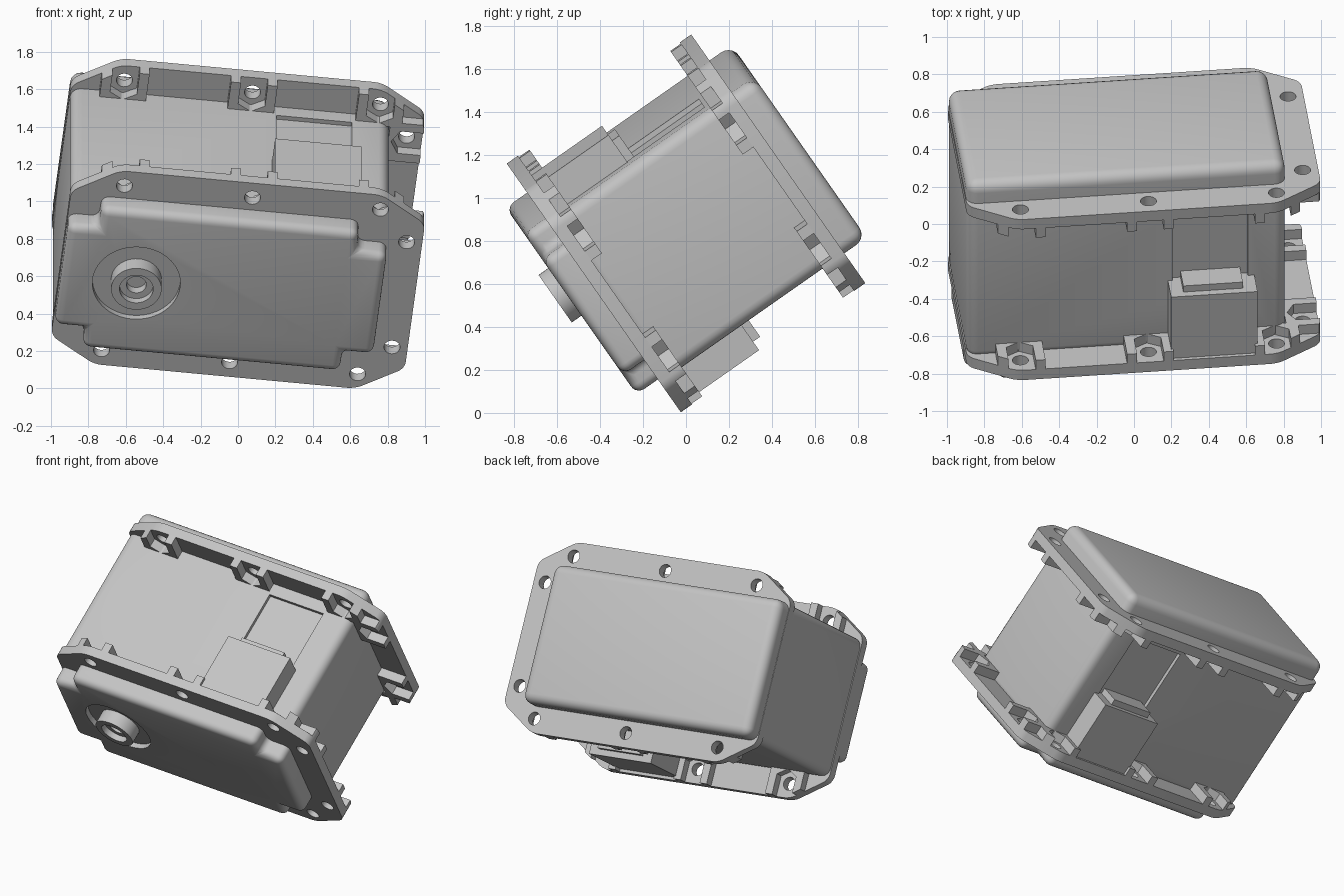
import bpy, bmesh, math
from mathutils import Matrix

old = bpy.data.objects.get("Cube")
if old:
    bpy.data.objects.remove(old, do_unlink=True)

# Local frame: x along the case, y across it, z out through the front cover
FRAME = (Matrix.Translation((0, 0, 0.882)) @ Matrix.Rotation(math.radians(125), 4, 'X')
         @ Matrix.Rotation(math.radians(-6.5), 4, 'Z'))
LEFT, RIGHT, HALF = -0.95, 0.765, 0.46      # case cross-section
OUT, INNER, BACK = 0.524, 0.46, 0.65        # flange faces and cap depth

grey = bpy.data.materials.new("plain grey")
grey.use_nodes = True
COLOUR = (0.55, 0.55, 0.55, 1)
grey.diffuse_color = COLOUR
grey.node_tree.nodes["Principled BSDF"].inputs["Base Color"].default_value = COLOUR


def add_prism(bm, pts, z0, z1, rounding=0):
    """Extrude a closed outline, optionally rounding its upright edges."""
    verts = [bm.verts.new((x, y, z0)) for x, y in pts]
    face = bm.faces.new(verts)
    ext = bmesh.ops.extrude_face_region(bm, geom=[face])["geom"]
    tops = [g for g in ext if isinstance(g, bmesh.types.BMVert)]
    bmesh.ops.translate(bm, verts=tops, vec=(0, 0, z1 - z0))
    if rounding:
        low, high = set(verts), set(tops)
        edges = [e for e in bm.edges if (e.verts[0] in low and e.verts[1] in high)
                 or (e.verts[1] in low and e.verts[0] in high)]
        bmesh.ops.bevel(bm, geom=edges, offset=rounding, segments=4,
                        profile=0.5, affect='EDGES')


def finish(name, bm):
    bmesh.ops.recalc_face_normals(bm, faces=bm.faces[:])
    mesh = bpy.data.meshes.new(name)
    bm.to_mesh(mesh)
    bm.free()
    mesh.materials.append(grey)
    obj = bpy.data.objects.new(name, mesh)
    bpy.context.collection.objects.link(obj)
    obj.matrix_world = FRAME
    return obj


def prism(name, pts, z0, z1, rounding=0):
    bm = bmesh.new()
    add_prism(bm, pts, z0, z1, rounding)
    return finish(name, bm)


def rect(x0, x1, y0, y1):
    return [(x0, y0), (x1, y0), (x1, y1), (x0, y1)]


def circle(cx, cy, r, n=40):
    return [(cx + r * math.cos(2 * math.pi * i / n),
             cy + r * math.sin(2 * math.pi * i / n)) for i in range(n)]


def apply(obj, kind, **settings):
    bpy.context.view_layer.update()
    mod = obj.modifiers.new(kind, kind)
    for key, value in settings.items():
        setattr(mod, key, value)
    bpy.context.view_layer.objects.active = obj
    bpy.ops.object.modifier_apply(modifier=mod.name)


def boolean(obj, cutter, operation='DIFFERENCE'):
    apply(obj, 'BOOLEAN', object=cutter, operation=operation, solver='EXACT')
    bpy.data.objects.remove(cutter, do_unlink=True)


def bevel(obj, width):
    apply(obj, 'BEVEL', width=width, segments=5, limit_method='ANGLE',
          angle_limit=math.radians(40))


parts = []

# Main case, running through the back flange as a rounded cap
case = prism("case", rect(LEFT, RIGHT, -HALF, HALF), -BACK, 0.5)
bevel(case, 0.06)
for side in (-1, 1):
    y0, y1 = sorted((side * (HALF - 0.025), side * (HALF + 0.1)))
    boolean(case, prism("recess_cutter", rect(0.155, 0.56, y0, y1), -0.38, 0.2))
parts.append(case)

# Flange outline and screw positions: x, y, turn of the nut pocket
W, H, CX, CY = 0.952, 0.635, 0.25, 0.16
outline = [(-W, CY - H), (CX - W, -H), (W - CX, -H), (W, CY - H),
           (W, H - CY), (W - CX, H), (CX - W, H), (-W, H - CY)]
screws = [(x, s * 0.54, 0 if s > 0 else 180) for x in (-0.673, 0.016, 0.705) for s in (-1, 1)]
screws += [(0.868, s * 0.345, -90) for s in (-1, 1)]

# Nut pocket: a half hexagon between two prongs, open to the outside
half_pocket = [(0.125, -0.1), (0.125, 0.1), (0.072, 0.1), (0.072, -0.042)]
pocket = half_pocket + [(0, -0.084)] + [(-x, y) for x, y in reversed(half_pocket)]


def pocket_at(x, y, turn):
    c, s = math.cos(math.radians(turn)), math.sin(math.radians(turn))
    return [(x + c * a - s * b, y + s * a + c * b) for a, b in pocket]


for name, sign in (("front", 1), ("back", -1)):
    z0, z1 = sorted((sign * INNER, sign * OUT))
    flange = prism(name + "_flange", outline, z0, z1, 0.04)
    bm = bmesh.new()
    for x, y, turn in screws:
        add_prism(bm, circle(x, y, 0.043, 24), z0 - 0.1, z1 + 0.1)
    boolean(flange, finish("hole_cutter", bm))
    parts.append(flange)

    z0, z1 = sorted((sign * 0.4, sign * (INNER + 0.005)))
    bm = bmesh.new()
    for x, y, turn in screws:
        add_prism(bm, pocket_at(x, y, turn), z0, z1)
    pockets = finish(name + "_nut_pockets", bm)
    boolean(pockets, prism("trim", outline, z0 - 0.1, z1 + 0.1, 0.04), 'INTERSECT')
    parts.append(pockets)

# Front cover with notched corners and a round recess
NX, NY = 0.165, 0.13
L, R = LEFT, RIGHT
cover_outline = [
    (L + NX, -HALF), (R - NX, -HALF), (R - NX, NY - HALF), (R, NY - HALF),
    (R, HALF - NY), (R - NX, HALF - NY), (R - NX, HALF), (L + NX, HALF),
    (L + NX, HALF - NY), (L, HALF - NY), (L, NY - HALF), (L + NX, NY - HALF)]
cover = prism("front_cover", cover_outline, 0.47, 0.645)
bevel(cover, 0.045)
SHAFT = -0.547
boolean(cover, prism("round_cutter", circle(SHAFT, 0, 0.235, 64), 0.61, 0.8))
parts.append(cover)

# Output sleeve with a stepped bore
sleeve = prism("output_sleeve", circle(SHAFT, 0, 0.135), 0.58, 0.70)
boolean(sleeve, prism("bore_cutter", circle(SHAFT, 0, 0.09), 0.66, 0.8))
boolean(sleeve, prism("shaft_cutter", circle(SHAFT, 0, 0.053), 0.6, 0.8))
parts.append(sleeve)

# Connector housings above and below, each with a lower step behind
for name, side in (("upper", 1), ("lower", -1)):
    y0, y1 = sorted((side * (HALF - 0.05), side * 0.615))
    parts.append(prism(name + "_connector", rect(0.13, 0.595, y0, y1), 0.06, 0.47))
    y0, y1 = sorted((side * (HALF - 0.05), side * 0.575))
    parts.append(prism(name + "_connector_step", rect(0.2, 0.52, y0, y1), 0.02, 0.07))

# Smooth the rounded surfaces, keep the corners crisp
bpy.ops.object.select_all(action='DESELECT')
for obj in parts:
    obj.select_set(True)
bpy.context.view_layer.objects.active = case
bpy.ops.object.shade_smooth_by_angle(angle=math.radians(30))
